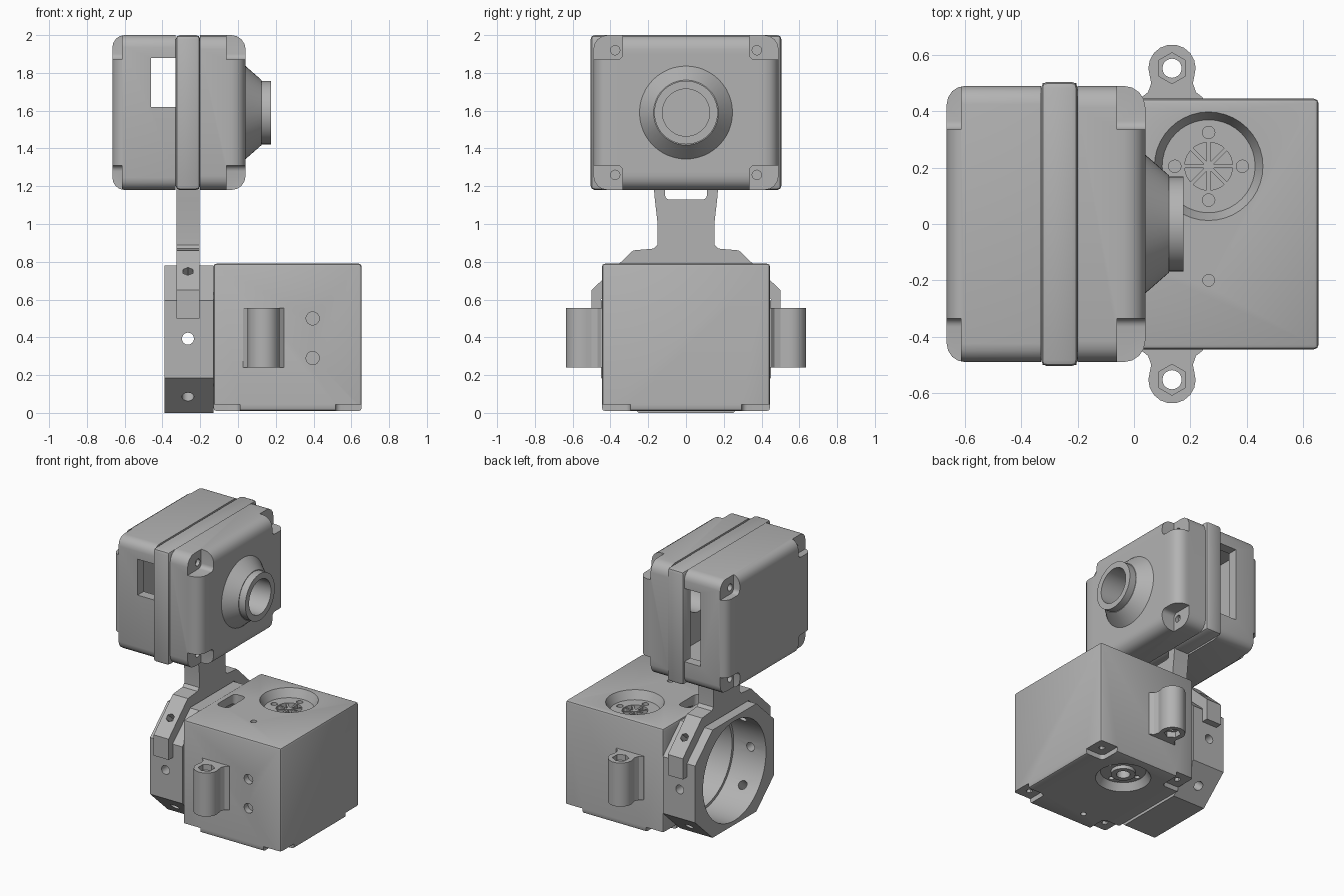
import bpy, bmesh, math
from mathutils import Matrix, Vector

if "Cube" in bpy.data.objects:
    bpy.data.objects.remove(bpy.data.objects["Cube"], do_unlink=True)

grey = bpy.data.materials.new("plain grey")
grey.use_nodes = True
COLOR = (0.45, 0.45, 0.45, 1)
grey.diffuse_color = COLOR
grey.node_tree.nodes["Principled BSDF"].inputs["Base Color"].default_value = COLOR


def make(name, bm):
    bmesh.ops.recalc_face_normals(bm, faces=bm.faces[:])
    mesh = bpy.data.meshes.new(name)
    bm.to_mesh(mesh)
    bm.free()
    mesh.materials.append(grey)
    obj = bpy.data.objects.new(name, mesh)
    bpy.context.collection.objects.link(obj)
    return obj


def box(name, xs, ys, zs, r=0, pick=lambda d, m: True, seg=4):
    """Box between limits, with the picked edges rounded."""
    bm = bmesh.new()
    bmesh.ops.create_cube(bm, size=1)
    for v in bm.verts:
        v.co = [(a + b) / 2 + c * (b - a) for (a, b), c in zip((xs, ys, zs), v.co)]
    if r:
        edges = []
        for e in bm.edges:
            a, b = e.verts[0].co, e.verts[1].co
            d = max(range(3), key=lambda i: abs(a[i] - b[i]))
            if pick(d, (a + b) / 2):
                edges.append(e)
        bmesh.ops.bevel(bm, geom=edges, offset=r, segments=seg, profile=0.5,
                        affect='EDGES', clamp_overlap=True)
    return make(name, bm)


def cyl(name, p, q, r1, r2=None, n=32):
    """Cylinder or cone from point p to point q."""
    p, q = Vector(p), Vector(q)
    bm = bmesh.new()
    rot = (q - p).to_track_quat('Z', 'Y').to_matrix().to_4x4()
    bmesh.ops.create_cone(bm, cap_ends=True, segments=n, radius1=r1,
                          radius2=r1 if r2 is None else r2, depth=(q - p).length,
                          matrix=Matrix.Translation((p + q) / 2) @ rot)
    return make(name, bm)


def prism(name, pts, a, b, axis):
    """Extrude a flat outline along x or z."""
    bm = bmesh.new()
    place = (lambda u, v, w: (w, u, v)) if axis == 'x' else (lambda u, v, w: (u, v, w))
    face = bm.faces.new([bm.verts.new(place(u, v, a)) for u, v in pts])
    new = bmesh.ops.extrude_face_region(bm, geom=[face])["geom"]
    bmesh.ops.translate(bm, vec=place(0, 0, b - a),
                        verts=[g for g in new if isinstance(g, bmesh.types.BMVert)])
    return make(name, bm)


def cut(obj, *cutters):
    for c in cutters:
        c.hide_render = True
        mod = obj.modifiers.new("cut", 'BOOLEAN')
        mod.operation, mod.solver, mod.object = 'DIFFERENCE', 'EXACT', c
        bpy.context.view_layer.objects.active = obj
        bpy.ops.object.modifier_apply(modifier=mod.name)
        bpy.data.objects.remove(c, do_unlink=True)


parts = []
SIGNS = [(a, b) for a in (-1, 1) for b in (-1, 1)]
Z = 1.59           # centre height of the upper housing

# Upper housing: two hollow shells around a middle plate
rear = box("rear_shell", (-.665, -.33), (-.49, .49), (1.18, 2), .065,
           lambda d, m: d == 0 or m.x < -.6)
front = box("front_shell", (-.2, .04), (-.49, .49), (1.18, 2), .075,
            lambda d, m: d == 0 or m.x > 0)
plate = box("middle_plate", (-.33, -.2), (-.505, .505), (1.18, 2), .022,
            lambda d, m: True, 2)
for shell, xs in ((rear, (-.57, -.3)), (front, (-.3, -.1)), (plate, (-.4, -.1))):
    cut(shell, box("cavity", xs, (-.42, .42), (1.25, 1.93)))
cut(rear, box("side_window", (-.46, -.32), (-.6, -.35), (1.62, 1.88)),
    box("long_side_window", (-.46, -.32), (.35, .6), (1.35, 1.88)))

# Screw pockets at the shell corners
for sy, sz in SIGNS:
    ys = sorted((sy * .335, sy * .6))
    zs = sorted((Z + sz * .28, Z + sz * .5))
    y, z = sy * .375, Z + sz * .33
    for shell, xs, hole in ((rear, (-.75, -.615), (-.7, -.585)),
                            (front, (-.06, .1), (.08, -.085))):
        cut(shell, box("pocket", xs, ys, zs, .03, lambda d, m: d == 0),
            cyl("screw_hole", (hole[0], y, z), (hole[1], y, z), .025, n=16))

# Lens nozzle
cone = cyl("nozzle_cone", (.03, 0, Z), (.125, 0, Z), .255, .172, 48)
tube = cyl("nozzle_tube", (.12, 0, Z), (.176, 0, Z), .168, n=48)
for part in (cone, tube, front):
    cut(part, cyl("bore", (-.15, 0, Z), (.2, 0, Z), .125, n=48))
parts += [rear, front, plate, cone, tube]

# Bracket: neck and arch embracing the ring
half = [(.17, 1.19), (.165, 1.13), (.15, 1.0), (.15, .89), (.17, .87), (.28, .86),
        (.5, .65), (.5, .5), (.452, .5), (.452, .6), (.25, .785)]
bracket = prism("neck_bracket", half + [(-y, z) for y, z in reversed(half)],
                -.325, -.205, 'x')
cut(bracket, box("neck_slot", (-.4, -.1), (-.11, .11), (1.13, 1.22), .02,
                 lambda d, m: d == 0))

# Octagonal ring with bore and radial holes
quarter = [(.25, .39), (.45, .205)]
octagon = [(y, .39 + z) for y, z in quarter[::1]] + [(y, .39 - z) for y, z in quarter[::-1]]
ring = prism("octagon_ring", octagon + [(-y, z) for y, z in reversed(octagon)],
             -.388, -.13, 'x')
cut(ring, cyl("bore", (-.5, 0, .39), (0, 0, .39), .36, n=48))
for angle in (0, 42, 138):
    a = math.radians(angle)
    d = Vector((0, math.cos(a), math.sin(a))) * .7
    c = Vector((-.265, 0, .393))
    cut(ring, cyl("radial_hole", c - d, c + d, .032, n=16))
    if angle:
        cut(bracket, cyl("radial_hole", c, c + d, .03, n=6))
parts += [bracket, ring]

# Lower box
body = box("lower_box", (-.13, .655), (-.445, .445), (.01, .79), .016,
           lambda d, m: True, 2)
cut(body, cyl("body_bore", (-.3, 0, .39), (.2, 0, .39), .34, n=48),
    box("top_slot", (-.085, .01), (-.13, .08), (.6, .9), .03, lambda d, m: d == 2))
FX, FY = .265, .205      # fan centre
cut(body, cyl("fan_recess", (FX, FY, .73), (FX, FY, .795), .165, .195, 40),
    cyl("fan_well", (FX, FY, .7), (FX, FY, .76), .085),
    cyl("base_recess", (FX, FY, .06), (FX, FY, .005), .15, .185, 40),
    cyl("base_well", (FX, FY, .09), (FX, FY, .03), .045),
    cyl("pin_hole", (FX, -.2, .74), (FX, -.2, .85), .021, n=16),
    cyl("base_pin_hole", (.16, -.325, -.05), (.16, -.325, .04), .02, n=16))
for k in range(4):
    x, y = FX + .12 * math.cos(k * math.pi / 2), FY + .12 * math.sin(k * math.pi / 2)
    cut(body, cyl("fan_screw_hole", (x, y, .7), (x, y, .76), .022, n=16),
        cyl("base_screw_hole", (x, y, .03), (x, y, .08), .018, n=16))
for z in (.29, .5):
    cut(body, cyl("side_screw_hole", (.395, -.5, z), (.395, -.4, z), .035, n=16))
for sx, sy in SIGNS:
    cx, cy = .2625 + sx * .3925, sy * .445
    xs, ys = sorted((cx - sx * .14, cx + sx * .1)), sorted((cy - sy * .15, cy + sy * .1))
    hx, hy = cx - sx * .07, cy - sy * .075
    cut(body, box("base_pocket", xs, ys, (-.1, .045), .03, lambda d, m: d == 2),
        cyl("base_corner_hole", (hx, hy, .02), (hx, hy, .08), .022, n=6))
parts.append(body)

# Fan hub, blades and base collar
parts.append(cyl("fan_hub", (FX, FY, .695), (FX, FY, .73), .02, n=16))
for k in range(8):
    blade = box("fan_blade", (.015, .087), (-.007, .007), (.698, .726))
    blade.data.transform(Matrix.Translation((FX, FY, 0)) @ Matrix.Rotation(k * math.pi / 4, 4, 'Z'))
    parts.append(blade)
collar = cyl("base_collar", (FX, FY, .035), (FX, FY, .07), .08)
cut(collar, cyl("collar_hole", (FX, FY, 0), (FX, FY, .1), .045))
parts.append(collar)

# Side mounting lugs
LX, LY = .135, .553
arc = [(LX + .084 * math.cos(a), LY + .084 * math.sin(a))
       for a in (math.radians(-20 + 20 * i) for i in range(12))]
flare = [(.115, .43), (.108, .45), (.085, .468), (.074, .5)]
outline = [(LX + u, v) for u, v in flare] + arc + [(LX - u, v) for u, v in reversed(flare)]
for side, s in (("left", 1), ("right", -1)):
    lug = prism(side + "_lug", [(x, s * y) for x, y in outline], .24, .555, 'z')
    cut(lug, cyl("lug_hole", (LX, s * LY, .1), (LX, s * LY, .7), .034, n=20),
        cyl("lug_nut_recess", (LX, s * LY, .515), (LX, s * LY, .6), .055, n=6),
        cyl("lug_nut_recess", (LX, s * LY, .2), (LX, s * LY, .28), .055, n=6))
    parts.append(lug)

# Smooth the rounded areas, keep edges sharp
bpy.ops.object.select_all(action='DESELECT')
for part in parts:
    part.select_set(True)
bpy.context.view_layer.objects.active = parts[0]
bpy.ops.object.shade_smooth_by_angle()
